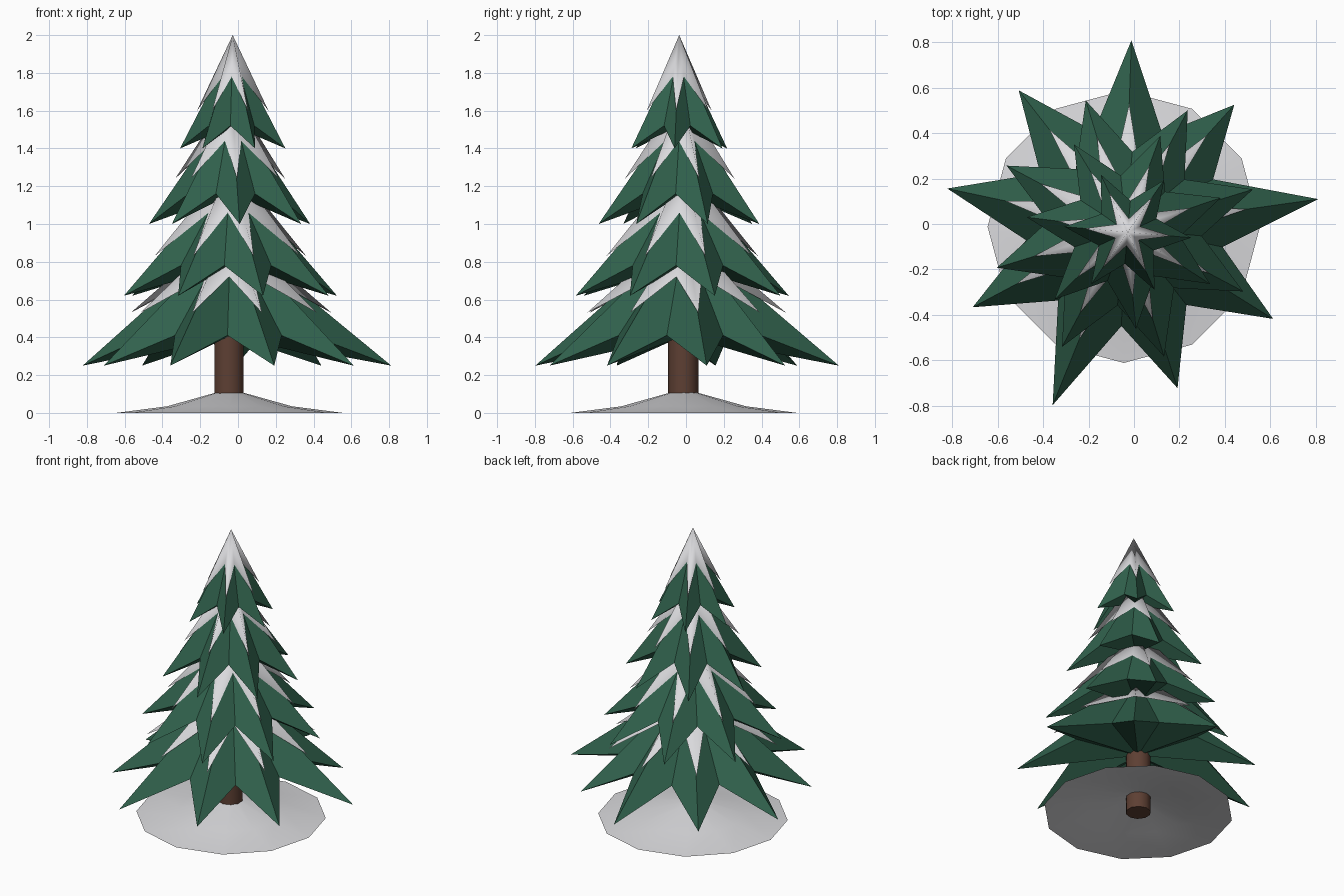
import bpy, bmesh, math
from math import sin, cos, radians, pi

if "Cube" in bpy.data.objects:
    bpy.data.objects.remove(bpy.data.objects["Cube"], do_unlink=True)


def make_material(name, rgb):
    mat = bpy.data.materials.new(name)
    mat.use_nodes = True
    mat.diffuse_color = (*rgb, 1)
    mat.node_tree.nodes["Principled BSDF"].inputs["Base Color"].default_value = (*rgb, 1)
    return mat


green = make_material("pine green", (0.03, 0.12, 0.073))
white = make_material("snow white", (0.7, 0.7, 0.72))
brown = make_material("bark brown", (0.11, 0.05, 0.033))


def finish(name, bm, mat, smooth):
    bmesh.ops.recalc_face_normals(bm, faces=bm.faces)
    for face in bm.faces:
        face.smooth = smooth
    mesh = bpy.data.meshes.new(name)
    bm.to_mesh(mesh)
    bm.free()
    mesh.materials.append(mat)
    obj = bpy.data.objects.new(name, mesh)
    bpy.context.collection.objects.link(obj)
    return obj


def star_cone(name, mat, centre, apex, points, start, tip, notch, floor=None, radii=None, smooth=False):
    """Pointed cone with a zigzag rim; tip and notch are (radius, height)."""
    bm = bmesh.new()
    cx, cy = centre
    top = bm.verts.new((cx, cy, apex))
    rim = []
    for i in range(points * 2):
        r, z = notch if i % 2 else tip
        if radii and i % 2 == 0:
            r = radii[i // 2]
        a = radians(start) + pi * i / points
        rim.append(bm.verts.new((cx + r * cos(a), cy + r * sin(a), z)))
    base = bm.verts.new((cx, cy, floor)) if floor else None
    for a, b in zip(rim, rim[1:] + rim[:1]):
        bm.faces.new((top, a, b))
        if base:
            bm.faces.new((base, b, a))
    return finish(name, bm, mat, smooth)


def lathe(name, mat, centre, profile, sides, start=0.0):
    bm = bmesh.new()
    rings = []
    for r, z in profile:
        rings.append([bm.verts.new((centre[0] + r * cos(start + 2 * pi * i / sides),
                                    centre[1] + r * sin(start + 2 * pi * i / sides), z))
                      for i in range(sides)])
    for low, high in zip(rings, rings[1:]):
        for i in range(sides):
            j = (i + 1) % sides
            bm.faces.new((low[i], low[j], high[j], high[i]))
    bm.faces.new(rings[-1])
    return bm, rings


# Snow mound, open underneath
bm, _ = lathe("snow_mound", white, (-0.045, -0.012), [(0.6, 0), (0.33, 0.035), (0.07, 0.108)], 12)
finish("snow_mound", bm, white, True)

# Trunk
bm, rings = lathe("trunk", brown, (-0.048, -0.015), [(0.08, 0), (0.08, 0.5)], 10, pi / 2)
bm.faces.new(rings[0][::-1])
trunk = finish("trunk", bm, brown, True)
bpy.context.view_layer.objects.active = trunk
trunk.select_set(True)
bpy.ops.object.shade_smooth_by_angle(angle=radians(45))

# Branch tiers from bottom to top, each with a snow cap
lowest = [0.82, 0.72, 0.86, 0.77, 0.75, 0.85, 0.76, 0.80, 0.76]
tiers = [
    # name, centre, points, start, green (apex, tip, notch), snow (apex, tip, notch)
    ("bottom", (-0.04, -0.01), 9, 88, (0.95, (0.8, 0.25), (0.44, 0.41)), (0.99, (0.54, 0.53), (0.2, 0.72))),
    ("lower", (-0.04, -0.02), 8, 62, (1.28, (0.59, 0.62), (0.34, 0.78)), (1.33, (0.42, 0.83), (0.15, 1.06))),
    ("upper", (-0.035, -0.025), 7, 70, (1.64, (0.44, 1.0), (0.24, 1.16)), (1.7, (0.3, 1.24), (0.1, 1.44))),
    ("top", (-0.028, -0.036), 6, 355, (1.94, (0.28, 1.4), (0.14, 1.52)), (2.0, (0.19, 1.6), (0.06, 1.78))),
]
for name, centre, points, start, leaf, snow in tiers:
    turns = [lowest[-k] for k in range(9)] if name == "bottom" else None
    star_cone(name + "_branches", green, centre, leaf[0], points, start, leaf[1], leaf[2],
              floor=leaf[2][1] + 0.0, radii=turns)
    star_cone(name + "_snow", white, centre, snow[0], points, start, snow[1], snow[2], smooth=True)
